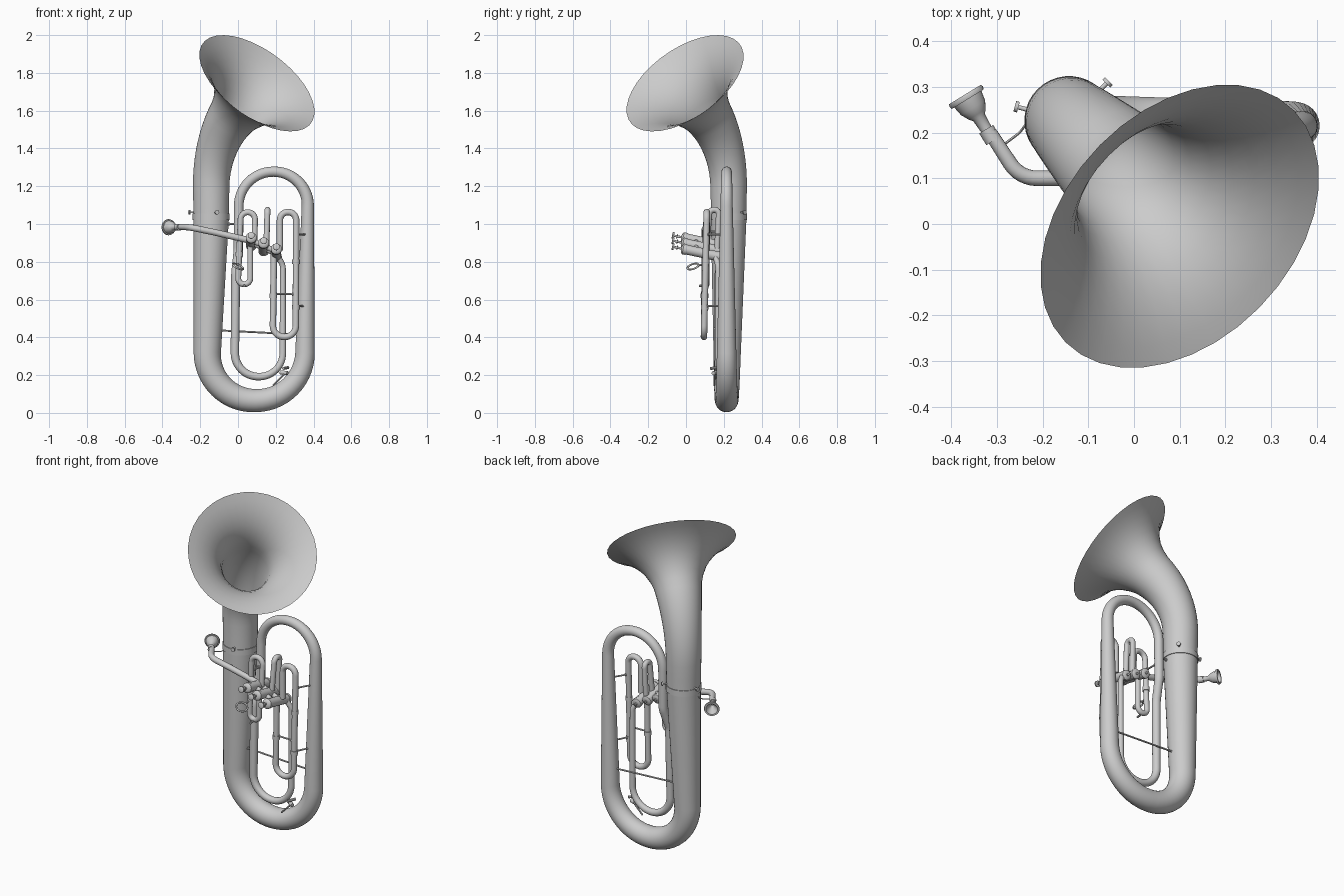
import bpy, bmesh, math
from mathutils import Vector, Quaternion

if "Cube" in bpy.data.objects:
    bpy.data.objects.remove(bpy.data.objects["Cube"])


def finish(name, rings, caps=True):
    """Skin a list of vertex rings into a smooth-shaded tube object."""
    bm = bmesh.new()
    loops = [[bm.verts.new(p) for p in ring] for ring in rings]
    n = len(loops[0])
    for a, b in zip(loops, loops[1:]):
        for i in range(n):
            j = (i + 1) % n
            bm.faces.new((a[i], a[j], b[j], b[i]))
    if caps:
        bm.faces.new(loops[0][::-1])
        bm.faces.new(loops[-1])
    me = bpy.data.meshes.new(name)
    bm.to_mesh(me)
    bm.free()
    me.polygons.foreach_set("use_smooth", [True] * len(me.polygons))
    me.set_sharp_from_angle(angle=math.radians(38))
    ob = bpy.data.objects.new(name, me)
    bpy.context.collection.objects.link(ob)
    return ob


def ring(c, u, v, r, n):
    return [c + (u * math.cos(a) + v * math.sin(a)) * r
            for a in (2 * math.pi * i / n for i in range(n))]


def sweep(name, pts, radii, n=16, caps=True):
    """Sweep circles of varying radius along a path, without twist."""
    m = len(pts)
    tans = [(pts[min(i + 1, m - 1)] - pts[max(i - 1, 0)]).normalized() for i in range(m)]
    u = tans[0].orthogonal().normalized()
    rings = []
    for i, (p, t, r) in enumerate(zip(pts, tans, radii)):
        if i:
            u = tans[i - 1].rotation_difference(t) @ u
        u = (u - t * u.dot(t)).normalized()
        rings.append(ring(p, u, t.cross(u), r, n))
    return finish(name, rings, caps)


def lathe(name, origin, axis, profile, n=16):
    """Turn (distance, radius) pairs about an axis."""
    o, t = Vector(origin), Vector(axis).normalized()
    u = t.orthogonal().normalized()
    return finish(name, [ring(o + t * d, u, t.cross(u), r, n) for d, r in profile])


def rod(name, a, b, r, n=8):
    a, b = Vector(a), Vector(b)
    return lathe(name, a, b - a, [(0, r), ((b - a).length, r)], n)


def pipe(name, keys, n=16, arc=10):
    """Tube through key points (x, y, z, radius, bend radius) with round bends."""
    P = [Vector(k[:3]) for k in keys]
    pts, rad = [P[0]], [keys[0][3]]
    for i in range(1, len(P) - 1):
        e1, e2 = P[i] - P[i - 1], P[i + 1] - P[i]
        d1, d2 = e1.normalized(), e2.normalized()
        th = d1.angle(d2)
        t = min(keys[i][4] * math.tan(th / 2), .495 * e1.length, .495 * e2.length)
        f = t / math.tan(th / 2)
        a = P[i] - d1 * t
        c = P[i] + (d2 - d1).normalized() * (f / math.cos(th / 2))
        ra = keys[i][3] + (keys[i - 1][3] - keys[i][3]) * t / e1.length
        rb = keys[i][3] + (keys[i + 1][3] - keys[i][3]) * t / e2.length
        steps = max(3, round(arc * th / (math.pi / 2)))
        for s in range(steps + 1):
            q = Quaternion(d1.cross(d2), 0) if th == 0 else Quaternion(d1.cross(d2).normalized(), th * s / steps)
            pts.append(c + q @ (a - c))
            rad.append(ra + (rb - ra) * s / steps)
    return sweep(name, pts + [P[-1]], rad + [keys[-1][3]], n)


# bell: upright throat, 45 degree bend, then a straight flare towards the front right
N = Vector((.518, -.494, .70)).normalized()
C = Vector((.1, -.005, 1.745))
H = Vector((N.x, N.y, 0)).normalized()
S = C - N * .245
ang = math.acos(N.z)
B = .53
pts, rad = [], []
foot = S - H * B * (1 - math.cos(ang)) - Vector((0, 0, B * math.sin(ang)))
for z, r in ((1.04, .094), (1.12, .095)):
    pts.append(Vector((foot.x, foot.y, z)))
    rad.append(r)
for i in range(11):
    a = ang * i / 10
    pts.append(foot + H * B * (1 - math.cos(a)) + Vector((0, 0, B * math.sin(a))))
    rad.append(.097 + .036 * (i / 10) ** 1.8)
for d, r in ((.2, .147), (.15, .172), (.11, .202), (.075, .237), (.045, .276), (.02, .317), (0, .3565)):
    pts.append(C - N * d)
    rad.append(r)
sweep("bell", pts, rad, 36, caps=False)

# collar and three thumb screws where the bell joins the body
col = Vector((foot.x, foot.y, 1.02))
lathe("bell_collar", col, (0, 0, 1), [(0, .094), (0, .098), (.035, .098), (.035, .094)], 36)
for k in range(3):
    a = math.radians(45 + 120 * k)
    d = Vector((math.cos(a), math.sin(a), 0))
    lathe(f"bell_screw_{k + 1}", col + d * .09 + Vector((0, 0, .042)), d,
          [(0, .005), (.025, .005), (.025, .012), (.033, .012)], 10)

# main conical tubing: body, bottom bow, top bow, inner bow
Y = .215
pipe("main_tubing", [
    (foot.x, foot.y, 1.04, .095, 0),
    (-.17, Y, .065, .065, .258),
    (.35, Y, .065, .058, .258),
    (.373, Y, 1.277, .028, .183),
    (.005, Y, 1.277, .026, .183),
    (.002, Y, .86, .025, .1),
    (-.012, .175, .74, .024, .1),
    (-.018, .17, .192, .022, .125),
    (.237, .17, .192, .018, .125),
    (.238, .17, .78, .015, .06),
    (.2, .15, .85, .015, 0)], 28, 14)

# three piston valves with stems and buttons
axis = Vector((0, -.21, .045)).normalized()
fronts = [Vector((.07, -.015, .928)), Vector((.136, -.015, .9)), Vector((.203, -.015, .868))]
for k, f in enumerate(fronts):
    lathe(f"valve_{k + 1}", f, -axis,
          [(-.01, .012), (-.006, .024), (0, .029), (.018, .029), (.018, .026), (.185, .026),
           (.185, .029), (.2, .029), (.207, .018), (.207, .007), (.214, .007)], 20)
    lathe(f"valve_button_{k + 1}", f, axis,
          [(0, .006), (.03, .006), (.03, .014), (.034, .014), (.034, .006), (.05, .006),
           (.05, .018), (.058, .018), (.06, .014)], 14)
for k in range(2):
    for d in (.07, .13):
        rod(f"valve_link_{k + 1}_{d}", fronts[k] - axis * d, fronts[k + 1] - axis * d, .014, 12)

# valve slides
R = .0155
pipe("slide_1", [(.088, .1, .9, R, 0), (.09, .11, 1.062, R, .038), (.015, .11, 1.062, R, .038),
                 (.0, .11, .681, R, .033), (.065, .11, .681, R, .033), (.065, .11, .91, R, 0)])
pipe("slide_2", [(.15, .11, .89, R, 0), (.156, .125, 1.075, R, .025),
                 (.156, .175, 1.075, R, .025), (.15, .165, .87, R, 0)])
pipe("slide_3", [(.222, .11, .86, .017, 0), (.222, .11, 1.063, .017, .043),
                 (.308, .11, 1.063, .017, .043), (.306, .095, .402, .017, .06),
                 (.184, .095, .402, .017, .06), (.19, .1, .85, .017, 0)])
for k, (x, y, z) in enumerate([(.307, .104, .8), (.187, .098, .62), (.307, .0985, .56), (.0065, .11, .84)]):
    lathe(f"slide_ferrule_{k + 1}", (x, y, z - .012), (0, 0, 1),
          [(0, .016), (0, .02), (.024, .02), (.024, .016)])

# lead pipe and mouthpiece
pipe("lead_pipe", [(-.315, .2, .985, .015, 0), (-.25, .1, .982, .017, .07),
                   (-.12, .1, .955, .017, .3), (.075, .1, .91, .017, 0)], 16)
lathe("mouthpiece", (-.308, .182, .983), (-.52, .85, 0),
      [(0, .015), (0, .018), (.03, .018), (.03, .013), (.06, .015), (.068, .022), (.085, .031),
       (.107, .035), (.107, .041), (.114, .043), (.119, .041), (.119, .032), (.1, .026),
       (.08, .012), (.06, .004)], 24)
pipe("lead_pipe_stay", [(-.29, .17, .98, .003, 0), (-.25, .2, .98, .003, .03),
                        (-.232, .225, 1.0, .003, 0)], 6, 4)

# thumb ring on the first slide
bpy.ops.mesh.primitive_torus_add(major_radius=.031, minor_radius=.005, major_segments=24,
                                 minor_segments=8, location=(.0, .037, .775), rotation=(.3, .45, 0))
ob = bpy.context.object
ob.name = "thumb_ring"
ob.data.polygons.foreach_set("use_smooth", [True] * len(ob.data.polygons))
rod("thumb_ring_stem", (.0, .066, .78), (.003, .105, .79), .005)

# braces
for k, (a, b) in enumerate([
        ((-.1, Y, .437), (.33, Y, .415)),
        ((.187, .1, .63), (.305, .1, .628)),
        ((.308, .1, .565), (.355, .195, .565)),
        ((.31, .108, .945), (.365, .2, .945)),
        ((-.06, Y, 1.0), (.005, Y, 1.0)),
        ((.01, .11, .96), (.005, .2, .96))]):
    rod(f"brace_{k + 1}", a, b, .005)
    d = (Vector(b) - Vector(a)).normalized()
    for s, p in enumerate((Vector(a) + d * .012, Vector(b) - d * .012)):
        rod(f"brace_{k + 1}_foot_{s + 1}", p - d * .006, p + d * .006, .009)

# water keys: lever, pivot and pad
rod("water_key_lever", (.185, .15, .145), (.255, .15, .215), .005)
rod("water_key_pivot", (.24, .13, .235), (.265, .17, .24), .008)
rod("water_key_pad", (.225, .165, .215), (.262, .145, .21), .011, 12)
rod("slide_water_key", (.033, .105, .676), (.033, .068, .672), .006)
